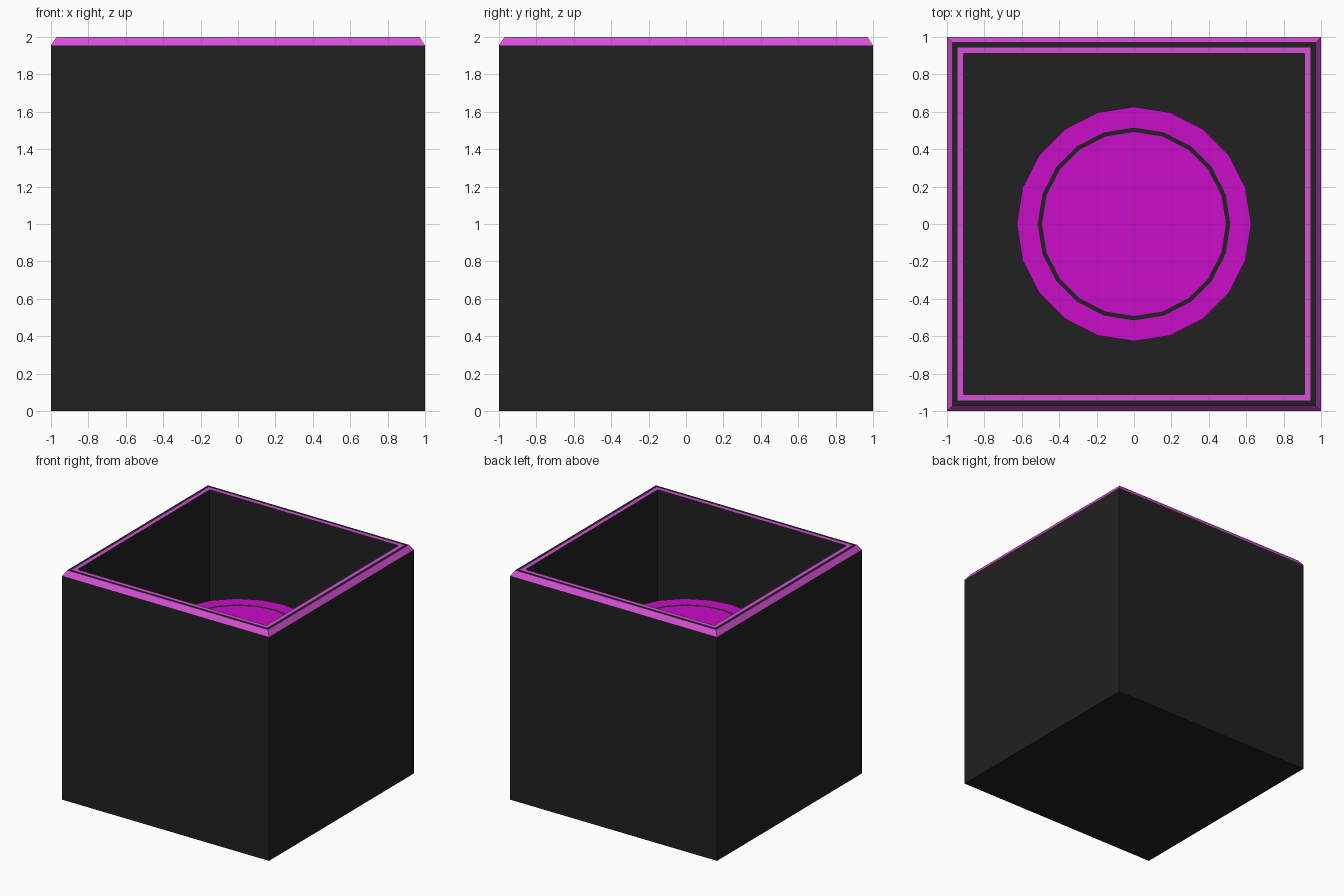
import bpy, bmesh
from math import cos, sin, tau, pi, sqrt

if "Cube" in bpy.data.objects:
    bpy.data.objects.remove(bpy.data.objects["Cube"])


def material(name, rgb):
    m = bpy.data.materials.new(name)
    m.diffuse_color = (*rgb, 1)
    m.use_nodes = True
    m.node_tree.nodes["Principled BSDF"].inputs["Base Color"].default_value = m.diffuse_color
    return m


dark = material("charcoal", (0.015, 0.015, 0.015))
trim = material("trim_pink", (0.68, 0.08, 0.68))
glow = material("magenta", (0.58, 0.004, 0.58))


def lathe(name, profile, bands, sides, start=0.0, scale=1.0):
    """Revolve (radius, z) points; bands gives the material of each segment."""
    bm = bmesh.new()
    mats = list(dict.fromkeys(bands))
    rings = []
    for r, z in profile:
        if r == 0:
            rings.append([bm.verts.new((0, 0, z))] * sides)
        else:
            rings.append([bm.verts.new((r * scale * cos(start + tau * i / sides),
                                        r * scale * sin(start + tau * i / sides), z))
                          for i in range(sides)])
    for a, b, mat in zip(rings, rings[1:], bands):
        for i in range(sides):
            j = (i + 1) % sides
            corners = list(dict.fromkeys((a[i], a[j], b[j], b[i])))
            bm.faces.new(corners).material_index = mats.index(mat)
    bmesh.ops.recalc_face_normals(bm, faces=bm.faces)
    me = bpy.data.meshes.new(name)
    bm.to_mesh(me)
    bm.free()
    for m in mats:
        me.materials.append(m)
    ob = bpy.data.objects.new(name, me)
    bpy.context.collection.objects.link(ob)
    return ob


# Open square box: base, walls, chamfered rim, inset trim line, inner walls, floor
lathe("box",
      [(0, 0), (1, 0), (1, 1.955), (0.97, 2), (0.945, 2), (0.912, 2), (0.912, 0.1), (0, 0.1)],
      [dark, dark, trim, dark, trim, dark, dark],
      sides=4, start=pi / 4, scale=sqrt(2))

# Round pedestal inside, with a thin dark ring line on its top
lathe("pedestal",
      [(0, 0.1), (0.627, 0.1), (0.627, 1.35), (0.515, 1.35), (0.492, 1.35), (0, 1.35)],
      [glow, glow, glow, dark, glow],
      sides=20)
